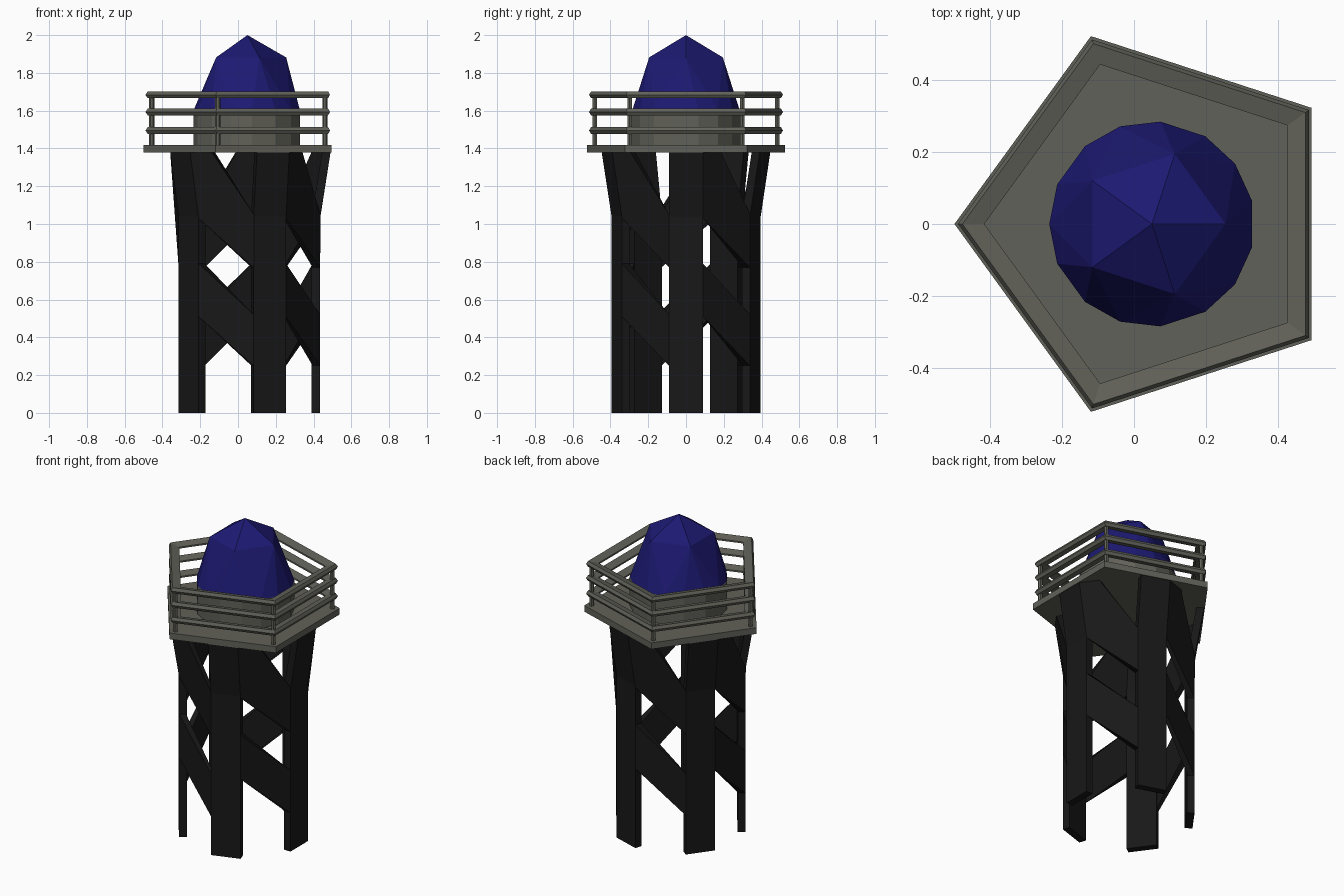
import bpy, bmesh
from math import cos, sin, radians

if "Cube" in bpy.data.objects:
    bpy.data.objects.remove(bpy.data.objects["Cube"])

CX = 0.05                                   # tower axis
STEP = 72


def material(name, rgb):
    m = bpy.data.materials.new(name)
    m.diffuse_color = (*rgb, 1)
    m.use_nodes = True
    m.node_tree.nodes["Principled BSDF"].inputs["Base Color"].default_value = m.diffuse_color
    return m


GREY = material("weathered_grey", (0.12, 0.12, 0.10))
BLACK = material("dark_timber", (0.009, 0.009, 0.009))
BLUE = material("roof_blue", (0.012, 0.01, 0.17))


def build(name, verts, faces, mat):
    bm = bmesh.new()
    vs = [bm.verts.new(v) for v in verts]
    for f in faces:
        bm.faces.new([vs[i] for i in f])
    bmesh.ops.recalc_face_normals(bm, faces=bm.faces)
    me = bpy.data.meshes.new(name)
    bm.to_mesh(me)
    bm.free()
    me.materials.append(mat)
    ob = bpy.data.objects.new(name, me)
    bpy.context.collection.objects.link(ob)
    return ob


def pt(deg, r, z, t=0):
    """Point at radius r, side offset t, around the tower axis."""
    a = radians(deg)
    return (CX + r * cos(a) - t * sin(a), r * sin(a) + t * cos(a), z)


def loft(name, loops, mat, closed=False):
    """Skin equal-sized loops; cap the ends or close into a ring."""
    n, m = len(loops[0]), len(loops)
    faces = [(i * n + j, i * n + (j + 1) % n,
              (i + 1) % m * n + (j + 1) % n, (i + 1) % m * n + j)
             for i in range(m if closed else m - 1) for j in range(n)]
    if not closed:
        faces += [tuple(range(n)), tuple(range((m - 1) * n, m * n))]
    return build(name, [p for l in loops for p in l], faces, mat)


CORNERS = [36 + STEP * k for k in range(5)]
SIDES = [STEP * k for k in range(5)]

# pentagonal deck
loft("deck", [[pt(a, 0.55, z) for a in CORNERS] for z in (1.378, 1.418)], GREY)

# three railings with a kite-like section, and corner posts
section = [(0.540, 0), (0.528, 0.018), (0.467, 0.005), (0.467, -0.005), (0.528, -0.018)]
for k, z in enumerate((1.495, 1.593, 1.684)):
    loft(f"rail_{k}", [[pt(a, r, z + dz) for r, dz in section] for a in CORNERS], GREY, True)
for k, a in enumerate(CORNERS):
    px, py, _ = pt(a, 0.507, 0)
    ring = [(0.014 * cos(radians(60 * i)), 0.014 * sin(radians(60 * i))) for i in range(6)]
    loft(f"post_{k}", [[(px + x, py + y, z) for x, y in ring] for z in (1.41, 1.685)], GREY)

# fifteen-sided drum
ring15 = [a + d for a in SIDES for d in (-13.3, 13.3, 36)]
loft("drum", [[pt(a, 0.286, z) for a in ring15] for z in (1.41, 1.6)], GREY)

# faceted dome: apex, ring of five, ring of fifteen
verts = [(CX, 0, 2.0)] + [pt(a, 0.205, 1.882) for a in SIDES] + [pt(a, 0.286, 1.6) for a in ring15]
faces = [tuple(range(6, 21))]
for k in range(5):
    n = (k + 1) % 5
    u, un = 1 + k, 1 + n
    lo, hi, mid, nxt = 6 + 3 * k, 7 + 3 * k, 8 + 3 * k, 6 + 3 * n
    faces += [(0, u, un), (u, lo, hi), (u, hi, mid), (u, mid, un), (un, mid, nxt)]
build("dome", verts, faces, BLUE)

# legs, flaring out near the top
W, KNEE, TOP = 0.09, 1.04, 1.38


def reach(z):
    return 0.385 + 0.055 * max(0, z - KNEE) / (TOP - KNEE)


for k, a in enumerate(SIDES):
    loft(f"leg_{k}", [[pt(a, reach(z), z, -W), pt(a, reach(z), z, W),
                       pt(a, reach(z) - 0.045, z, W), pt(a, reach(z) - 0.045, z, -W)]
                      for z in (0, KNEE, TOP)], BLACK)

# diagonal braces, falling to the right as seen from outside
for k, a in enumerate(SIDES):
    def left(z, d): return pt(a, reach(z) - d, z, W)
    def right(z, d): return pt(a + STEP, reach(z) - d, z, -W)

    loft(f"lower_brace_{k}", [[left(0.51, d), right(0.25, d), right(0.52, d), left(0.79, d)]
                              for d in (0, 0.04)], BLACK)
    plates = []
    for d in (0, 0.04):
        l, r = left(TOP, d), right(TOP, d)
        mid = tuple(p + 0.32 * (q - p) for p, q in zip(l, r))
        plates.append([left(1.03, d), right(0.77, d), right(1.05, d), mid, l])
    loft(f"upper_brace_{k}", plates, BLACK)
